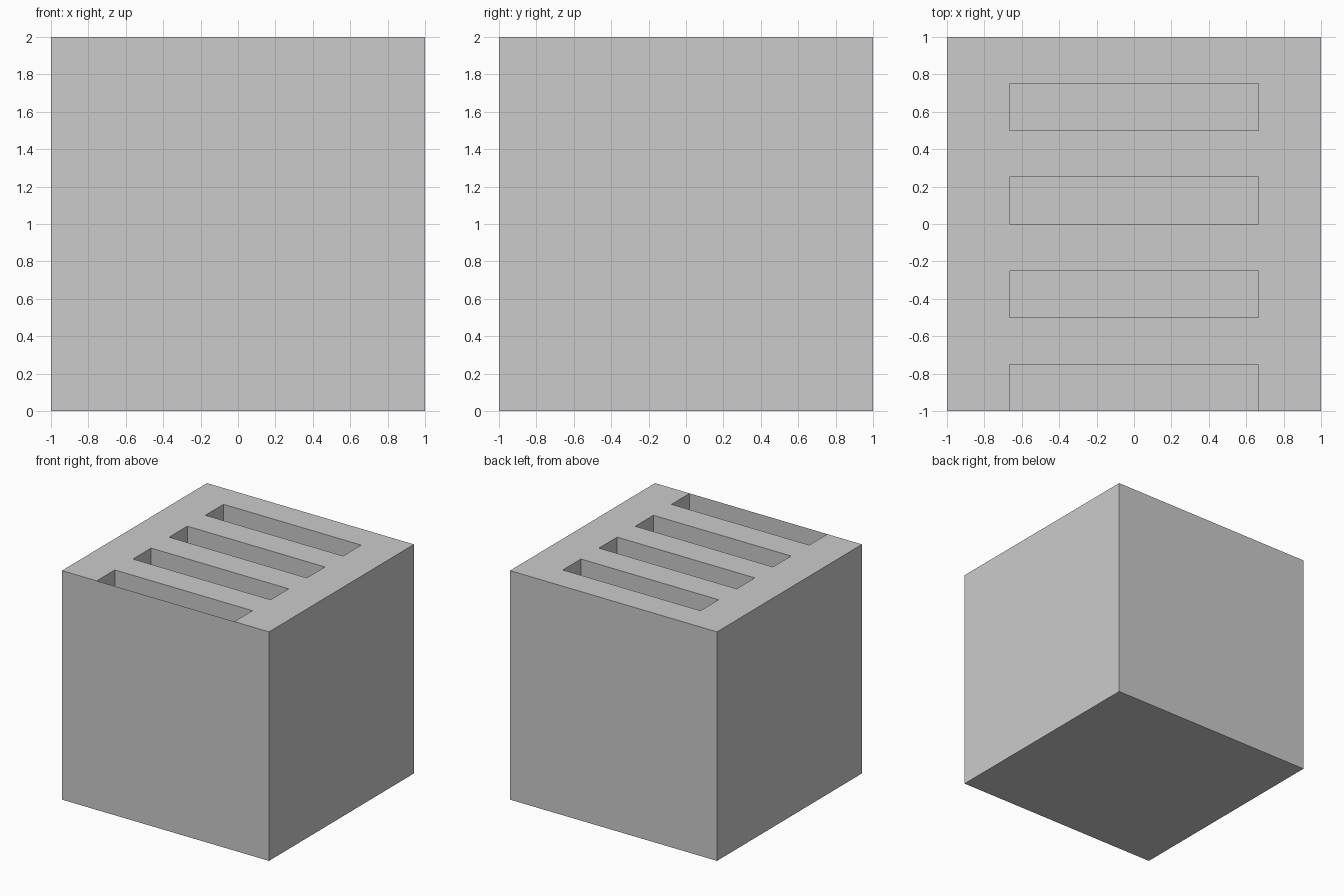
import bpy, bmesh
from mathutils import Vector

if "Cube" in bpy.data.objects:
    bpy.data.objects.remove(bpy.data.objects["Cube"])

SLOT_X = 0.665      # half length of each slot
SLOT_DEPTH = 0.4

# Solid block standing on the ground
bm = bmesh.new()
bmesh.ops.create_cube(bm, size=2.0)
bmesh.ops.translate(bm, verts=bm.verts, vec=(0, 0, 1))


def top_faces():
    return [f for f in bm.faces if f.normal.z > 0.9]


def cut_top(co, normal):
    """Cut the top face along a plane, leaving the sides whole."""
    bm.normal_update()
    faces = top_faces()
    edges = {e for f in faces for e in f.edges}
    verts = {v for f in faces for v in f.verts}
    bmesh.ops.bisect_plane(bm, geom=faces + list(edges) + list(verts),
                           plane_co=co, plane_no=normal, dist=1e-5)


# Grid lines on the top: two lengthwise limits and eight equal rows
for x in (-SLOT_X, SLOT_X):
    cut_top((x, 0, 2), (1, 0, 0))
for i in range(1, 8):
    cut_top((0, -1 + i * 0.25, 2), (0, 1, 0))
bm.normal_update()

# Sink every other middle cell; the first slot runs right against the front skin
slots = []
for f in top_faces():
    c = f.calc_center_median()
    if abs(c.x) < 0.1 and int((c.y + 1) / 0.25) % 2 == 0:
        slots.append(f)
for f in slots:
    result = bmesh.ops.extrude_face_region(bm, geom=[f])["geom"]
    floor = [v for v in result if isinstance(v, bmesh.types.BMVert)]
    bmesh.ops.translate(bm, verts=floor, vec=Vector((0, 0, -SLOT_DEPTH)))
    if f.is_valid:
        bmesh.ops.delete(bm, geom=[f], context='FACES_ONLY')

mesh = bpy.data.meshes.new("slotted_block")
bm.normal_update()
bm.to_mesh(mesh)
bm.free()
block = bpy.data.objects.new("slotted_block", mesh)
bpy.context.collection.objects.link(block)
